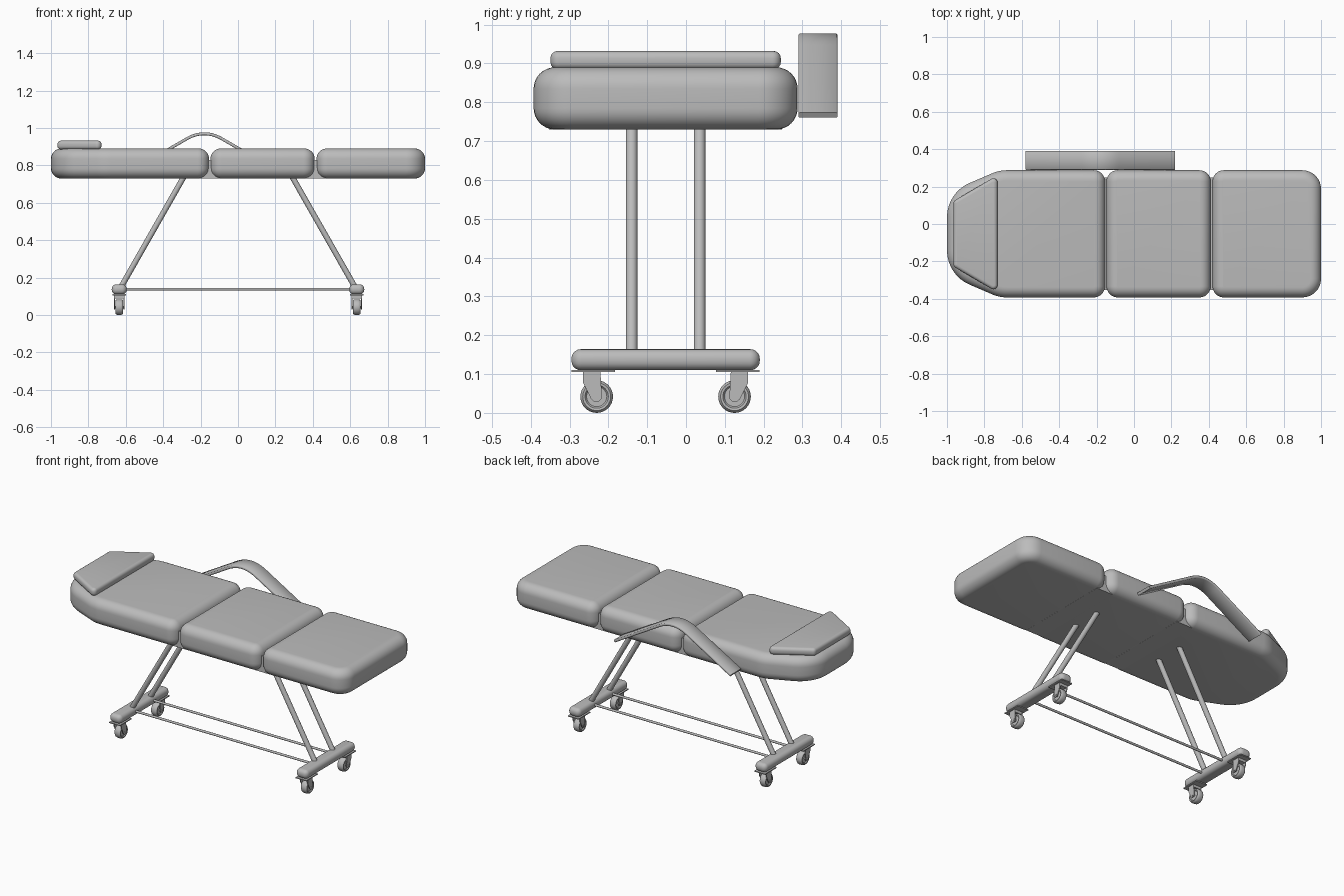
import bpy, bmesh, math
from mathutils import Vector

if "Cube" in bpy.data.objects:
    bpy.data.objects.remove(bpy.data.objects["Cube"])

YC = -0.0525  # centre line of bed and frame
mat = bpy.data.materials.new("plain grey")
mat.diffuse_color = (0.5, 0.5, 0.5, 1)
mat.use_nodes = True
mat.node_tree.nodes["Principled BSDF"].inputs["Base Color"].default_value = mat.diffuse_color


def loft(name, rings, angle=35):
    """Skin a list of equal-length point rings and cap both ends."""
    bm = bmesh.new()
    vs = [[bm.verts.new(p) for p in r] for r in rings]
    n = len(rings[0])
    for a, b in zip(vs, vs[1:]):
        for i in range(n):
            j = (i + 1) % n
            bm.faces.new((a[i], a[j], b[j], b[i]))
    bm.faces.new(vs[0])
    bm.faces.new(vs[-1])
    bmesh.ops.recalc_face_normals(bm, faces=bm.faces)
    me = bpy.data.meshes.new(name)
    bm.to_mesh(me)
    bm.free()
    me.materials.append(mat)
    ob = bpy.data.objects.new(name, me)
    bpy.context.collection.objects.link(ob)
    bpy.ops.object.select_all(action='DESELECT')
    ob.select_set(True)
    bpy.context.view_layer.objects.active = ob
    bpy.ops.object.shade_smooth_by_angle(angle=math.radians(angle))
    return ob


def outline(corners, radii, d, z, seg=8):
    """Counter-clockwise convex outline with filleted corners, inset by d."""
    pts, n = [], len(corners)
    P = [Vector(c) for c in corners]
    for i in range(n):
        e1, e2 = P[i] - P[i - 1], P[(i + 1) % n] - P[i]
        n1 = Vector((e1.y, -e1.x)).normalized()
        n2 = Vector((e2.y, -e2.x)).normalized()
        c = P[i] - (n1 + n2) * radii[i] / (1 + n1.dot(n2))
        a1 = math.atan2(n1.y, n1.x)
        turn = (math.atan2(n2.y, n2.x) - a1) % (2 * math.pi)
        for k in range(seg + 1):
            a = a1 + turn * k / seg
            r = radii[i] - d
            pts.append((c.x + r * math.cos(a), c.y + YC + r * math.sin(a), z))
    return pts


def pad(name, corners, radii, z0, z1, r, steps=8):
    """Block with filleted plan and rounded top and bottom edges."""
    arc = [k * math.pi / 2 / steps for k in range(steps + 1)]
    prof = [(r * (1 - math.sin(a)), z0 + r * (1 - math.cos(a))) for a in arc]
    prof += [(d, z0 + z1 - z) for d, z in reversed(prof)]
    return loft(name, [outline(corners, radii, d, z) for d, z in prof])


def rect(x0, x1, h):
    return [(x0, -h), (x1, -h), (x1, h), (x0, h)]


def box(name, x0, x1, y0, y1, z0, z1):
    return loft(name, [[(x0, y0, z), (x1, y0, z), (x1, y1, z), (x0, y1, z)] for z in (z0, z1)])


def tube(name, p, q, radii, ts=(0, 1), n=24):
    """Round bar from p to q with radius radii[i] at fraction ts[i]."""
    p, q = Vector(p), Vector(q)
    rot = (q - p).to_track_quat('Z', 'Y')
    rings = []
    for t, r in zip(ts, radii):
        rings.append([p.lerp(q, t) + rot @ Vector((r * math.cos(2 * math.pi * k / n),
                      r * math.sin(2 * math.pi * k / n), 0)) for k in range(n)])
    return loft(name, rings)


# Cushions
pad("back_cushion", [(-1, -.22), (-.72, -.34), (-.155, -.34), (-.155, .34), (-.72, .34), (-1, .22)],
    [.2, .2, .06, .06, .2, .2], .73, .89, .055)
pad("seat_cushion", rect(-.147, .41, .34), [.06] * 4, .73, .89, .055)
pad("leg_cushion", rect(.42, 1, .34), [.06, .1, .1, .06], .73, .89, .055)
# Webs joining the cushions underneath
for i, x in enumerate((-.151, .415)):
    box(f"cushion_web_{i}", x - .055, x + .055, YC - .3, YC + .3, .73, .83)

# Head pillow
pad("head_pillow", [(-.965, -.175), (-.73, -.313), (-.73, .313), (-.965, .175)],
    [.022] * 4, .885, .932, .018, 4)

# Bent armrest band along the back side
path = [Vector((-.58, .774))]
a, c, b = Vector((-.28, .948)), Vector((-.18, 1.006)), Vector((-.08, .948))
path += [a * (1 - t) ** 2 + c * 2 * t * (1 - t) + b * t * t for t in [k / 14 for k in range(15)]]
path.append(Vector((.22, .774)))
rings = []
for i, p in enumerate(path):
    tan = (path[min(i + 1, len(path) - 1)] - path[max(i - 1, 0)]).normalized()
    nrm = Vector((-tan.y, tan.x))
    sec = [(.29, -.013), (.293, -.016), (.387, -.016), (.39, -.013),
           (.39, -.003), (.387, 0), (.293, 0), (.29, -.003)]
    rings.append([(p.x + nrm.x * h, y, p.y + nrm.y * h) for y, h in sec])
loft("armrest", rings, 50)

# Legs and tie rods
for i, y in enumerate((-.14, .035)):
    for side, s in (("left", -1), ("right", 1)):
        tube(f"{side}_leg_{i}", (s * .625, y, .15), (s * .289, y, .74), (.015, .015))
    tube(f"tie_rod_{i}", (-.61, y, .138), (.61, y, .138), (.007, .007), n=12)

# Feet with casters
for side, s in (("left", -1), ("right", 1)):
    x = s * .635
    pad(f"{side}_foot", rect(x - .04, x + .04, .2425), [.026] * 4, .11, .164, .024, 5)
    for end, m in (("front", -1), ("back", 1)):
        tag = f"{side}_{end}_caster"
        yy = lambda v: YC + m * v
        box(tag + "_plate", x - .037, x + .037, yy(.13), yy(.242), .105, .111)
        box(tag + "_bridge", x - .026, x + .026, yy(.168), yy(.2125), .089, .106)
        fork = [(.2125, .107), (.2125, .078), (.192, .036), (.184, .029),
                (.172, .029), (.165, .036), (.165, .055), (.168, .107)]
        for k, t in (("a", -1), ("b", 1)):
            loft(f"{tag}_fork_{k}", [[(x + t * w, yy(u), z) for u, z in fork]
                                     for w in (.022, .027)])
        # tyre with rounded shoulders and a recessed side disc
        tube(tag + "_wheel", (x - .02, yy(.1775), .042), (x + .02, yy(.1775), .042),
             (.026, .03, .036, .04, .042, .042, .04, .036, .03, .026),
             (.15, .02, 0, .1, .3, .7, .9, 1, .98, .85), 32)
        tube(tag + "_axle", (x - .029, yy(.1775), .042), (x + .029, yy(.1775), .042), (.007, .007), n=16)
